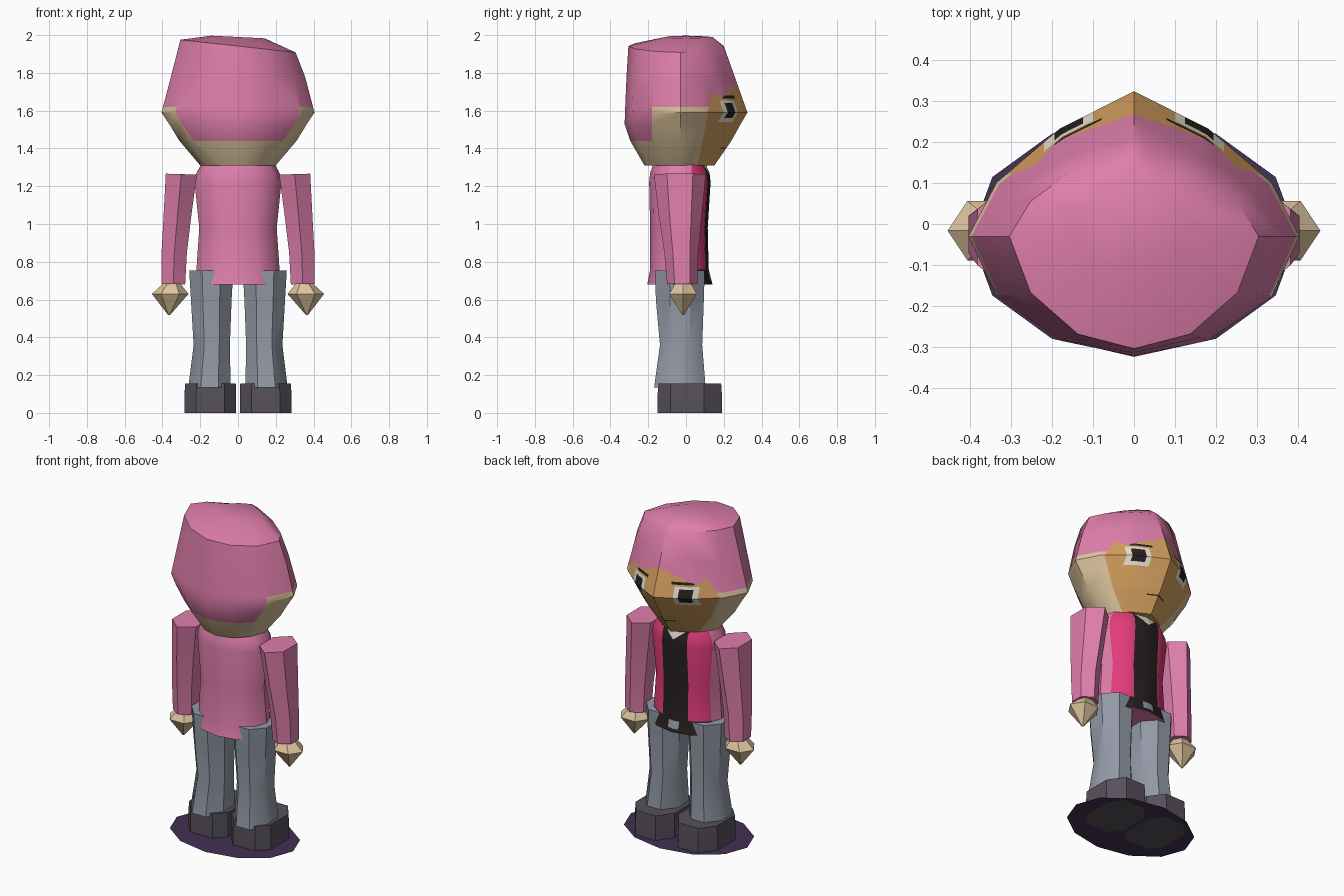
import bpy, bmesh, math
from mathutils import Vector

if "Cube" in bpy.data.objects:
    bpy.data.objects.remove(bpy.data.objects["Cube"])

COLORS = {
    "pink": (.74, .21, .41), "crimson": (.75, .045, .19), "black": (.02, .014, .014),
    "grey_denim": (.29, .32, .38), "shoe_grey": (.095, .08, .105), "pale_skin": (.72, .56, .34),
    "tan_face": (.64, .34, .11), "cream": (.78, .75, .62), "dark_purple": (.055, .03, .085),
}
MATS = {}
for key, rgb in COLORS.items():
    MATS[key] = bpy.data.materials.new(key)
    MATS[key].diffuse_color = (*rgb, 1)


def circle(n, phase=0.0):
    return [(math.cos(2 * math.pi * (i + phase) / n), math.sin(2 * math.pi * (i + phase) / n))
            for i in range(n)]


def loft(outline, rings, tilt=None):
    """Stack rings of (z, x0, x1, y0, y1[, side_y]) and cap both ends."""
    bm = bmesh.new()
    loops = []
    for k, (z, x0, x1, y0, y1, *side) in enumerate(rings):
        sy = side[0] if side else (y0 + y1) / 2
        slope = (tilt or {}).get(k, 0)
        loop = []
        for u, v in outline:
            x = (x0 + x1) / 2 + u * (x1 - x0) / 2
            y = sy + v * ((y1 - sy) if v > 0 else (sy - y0))
            loop.append(bm.verts.new((x, y, z + slope * x)))
        loops.append(loop)
    n = len(outline)
    for a, b in zip(loops, loops[1:]):
        for i in range(n):
            j = (i + 1) % n
            bm.faces.new((a[i], a[j], b[j], b[i]))
    bm.faces.new(loops[0][::-1])
    bm.faces.new(loops[-1])
    return bm


def cut(bm, co, normal, where=lambda c: True):
    faces = [f for f in bm.faces if where(f.calc_center_median())]
    geom = faces + list({e for f in faces for e in f.edges}) + list({v for f in faces for v in f.verts})
    bmesh.ops.bisect_plane(bm, geom=geom, plane_co=co, plane_no=Vector(normal).normalized(), dist=1e-5)


def finish(bm, name, colors, rule=None, angle=40):
    bmesh.ops.recalc_face_normals(bm, faces=bm.faces)
    if rule:
        for f in bm.faces:
            f.material_index = colors.index(rule(f.calc_center_median()))
    me = bpy.data.meshes.new(name)
    bm.to_mesh(me)
    bm.free()
    for c in colors:
        me.materials.append(MATS[c])
    ob = bpy.data.objects.new(name, me)
    bpy.context.collection.objects.link(ob)
    bpy.ops.object.select_all(action='DESELECT')
    ob.select_set(True)
    bpy.context.view_layer.objects.active = ob
    bpy.ops.object.shade_smooth_by_angle(angle=math.radians(angle))
    return ob


# Head: pointed twelve-sided stack with a slightly tilted crown
half = [(0, -1), (.45, -.87), (.83, -.5), (1, 0), (.83, .37), (.45, .74), (0, 1)]
head_outline = half + [(-u, v) for u, v in half[-2:0:-1]]
head = loft(head_outline, [
    (1.31, -.20, .20, -.22, .15, -.03),
    (1.44, -.31, .31, -.295, .24, -.03),
    (1.53, -.365, .365, -.325, .29, -.03),
    (1.59, -.405, .405, -.323, .325, -.03),
    (1.78, -.355, .355, -.315, .258, -.03),
    (1.942, -.305, .305, -.305, .2, -.03),
    (1.99, -.14, .14, -.11, .14, 0),
], tilt={5: -.11, 6: -.05})
FACE = Vector((0, 1, -.2))


def is_face(c):
    return c.y - .2 * (c.z - 1.6) > .12


# Boundaries between hair, side skin and face
cut(head, (0, .12, 1.6), FACE, lambda c: c.z < 1.94)
cut(head, (0, 0, 1.62), (0, 0, 1), lambda c: not is_face(c))
cut(head, (0, -.18, 0), (0, 1, 0), lambda c: 1.44 < c.z < 1.62)
for s in (1, -1):
    right = lambda c: is_face(c) and 1.59 < c.z < 1.94
    cut(head, (s * .2, 0, 1.67), (s * -.6, 0, 1), right)
    cut(head, (s * .2, 0, 1.67), (s * .4, 0, 1), right)
# Boundaries of eyes, brows and mouth
for z in (1.54, 1.56, 1.64, 1.655, 1.665, 1.68):
    cut(head, (0, 0, z), (0, 0, 1), lambda c: is_face(c) and 1.5 < c.z < 1.76)
for s in (1, -1):
    for x in (.08, .1, .125, .195, .22):
        cut(head, (s * x, 0, 0), (1, 0, 0), lambda c: is_face(c) and 1.53 < c.z < 1.69)
for z in (1.4, 1.406):
    cut(head, (0, 0, z), (0, 0, 1), lambda c: is_face(c) and c.z < 1.44)
for x in (-.06, .06):
    cut(head, (x, 0, 0), (1, 0, 0), lambda c: is_face(c) and 1.4 < c.z < 1.406)


def head_rule(c):
    x = abs(c.x)
    if not is_face(c):
        if c.z > 1.62 or (c.y < -.18 and c.z > 1.44):
            return "pink"
        return "pale_skin"
    if c.z > 1.67 + max(.6 * (x - .2), .4 * (.2 - x)):
        return "pink"
    if .125 < x < .195 and 1.56 < c.z < 1.64:
        return "black"
    if .1 < x < .22 and 1.54 < c.z < 1.655:
        return "cream"
    if .08 < x < .195 and 1.665 < c.z < 1.68:
        return "black"
    if x < .06 and 1.4 < c.z < 1.406:
        return "black"
    return "tan_face"


finish(head, "head", ["pink", "pale_skin", "tan_face", "black", "cream"], head_rule)

# Torso: jacket with open front, dark shirt, collar and belt
torso = loft(circle(12), [
    (.68, -.235, .235, -.205, .14),
    (.76, -.22, .22, -.19, .12),
    (.98, -.205, .205, -.19, .115),
    (1.22, -.23, .23, -.195, .13),
    (1.27, -.22, .22, -.19, .125),
    (1.325, -.19, .19, -.17, .10),
])
cut(torso, (0, .03, 0), (0, 1, 0), lambda c: .69 < c.z < 1.32)
front = lambda c: c.y > .03 and .69 < c.z < 1.32
for x in (-.085, .085):
    cut(torso, (x, 0, 0), (1, 0, 0), front)
for s in (1, -1):
    cut(torso, (0, 0, 1.25), (-s * .8, 0, 1), lambda c: front(c) and c.z > 1.2)
    cut(torso, (s * .035, 0, 0), (1, 0, 0), lambda c: front(c) and c.z < .76)
for z in (.7, .745):
    cut(torso, (0, 0, z), (0, 0, 1), lambda c: front(c) and c.z < .76 and abs(c.x) < .035)


def torso_rule(c):
    x = abs(c.x)
    if c.y < .03 or c.z < .681:
        return "pink"
    if c.z < .76:
        return "grey_denim" if x < .035 and .7 < c.z < .745 else "black"
    if x < .085:
        return "cream" if c.z > 1.25 + .8 * x else "black"
    return "crimson"


finish(torso, "jacket", ["pink", "crimson", "black", "cream", "grey_denim"], torso_rule)


# Mirrored limbs: rings are given for +x and flipped for the other side
def pair(name, color, outline, rings, tilt=None, angle=40):
    for side, s in (("right", 1), ("left", -1)):
        bm = loft(outline, rings, tilt)
        for v in bm.verts:
            v.co.x *= s
        finish(bm, f"{side}_{name}", [color], angle=angle)


pair("sleeve", "pink", circle(6, .5), [
    (.675, .27, .415, -.10, .06),
    (.85, .26, .415, -.115, .065),
    (1.05, .235, .405, -.145, .085),
    (1.255, .205, .395, -.17, .105),
], tilt={0: .02, 3: .03})

pair("hand", "pale_skin", circle(6), [
    (.518, .36, .37, -.02, -.01),
    (.63, .262, .456, -.10, .068),
    (.69, .31, .39, -.06, .03),
], angle=25)

pair("trouser_leg", "grey_denim", circle(8, .5), [
    (.135, .03, .272, -.18, .115),
    (.36, .035, .243, -.147, .095),
    (.60, .025, .258, -.17, .105),
    (.755, .015, .268, -.175, .11),
])

# Shoes: chamfered block with slimmer toe and heel
shoe_outline = [(.55, -1), (1, -.6), (1, .45), (.5, 1), (-.5, 1), (-1, .45), (-1, -.6), (-.55, -1)]
pair("shoe", "shoe_grey", shoe_outline, [
    (0, .01, .283, -.15, .19),
    (.10, .01, .283, -.15, .19),
    (.155, .012, .28, -.147, .186),
], angle=20)

# Flat base patch under the feet
disc = bmesh.new()
disc.faces.new([disc.verts.new((.4 * u, -.03 + .29 * v, .004)) for u, v in circle(12)])
finish(disc, "ground_patch", ["dark_purple"])

for m in bpy.data.materials:
    if m.users and not m.is_grease_pencil:
        m.use_nodes = True
        m.node_tree.nodes["Principled BSDF"].inputs["Base Color"].default_value = m.diffuse_color
